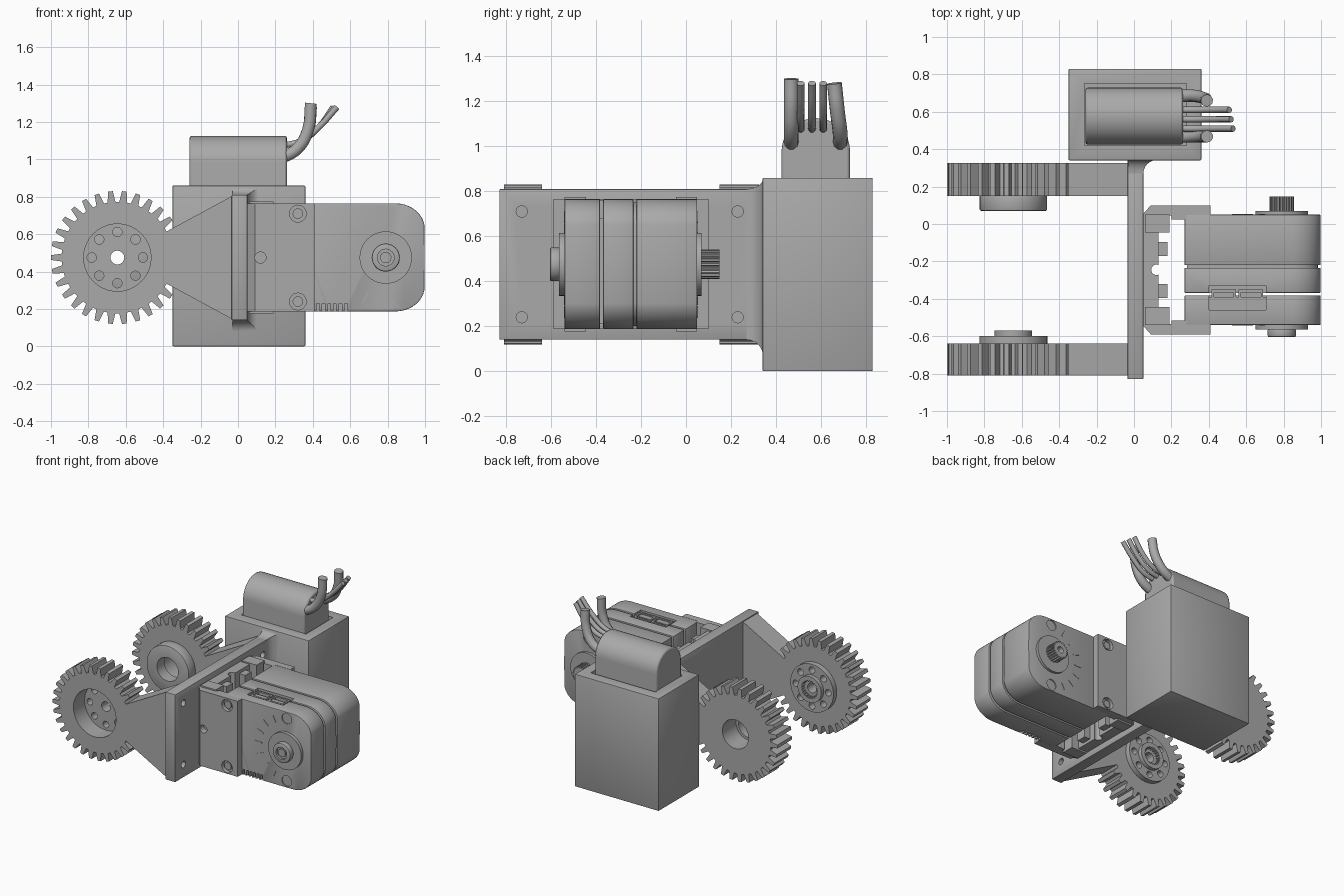
import bpy, bmesh
from math import sin, cos, pi, radians
from mathutils import Vector

cube = bpy.data.objects.get("Cube")
if cube:
    bpy.data.objects.remove(cube, do_unlink=True)

grey = bpy.data.materials.new("plain grey")
grey.use_nodes = True
grey.diffuse_color = (0.4, 0.4, 0.4, 1)
grey.node_tree.nodes["Principled BSDF"].inputs["Base Color"].default_value = (0.4, 0.4, 0.4, 1)


def place(axis, u, v, w):
    return {"x": (w, u, v), "y": (u, w, v), "z": (u, v, w)}[axis]


def finish(name, bm):
    bmesh.ops.recalc_face_normals(bm, faces=bm.faces)
    me = bpy.data.meshes.new(name)
    bm.to_mesh(me)
    bm.free()
    me.materials.append(grey)
    ob = bpy.data.objects.new(name, me)
    bpy.context.collection.objects.link(ob)
    return ob


def loft(name, axis, rings):
    """Join outlines, each given as (points, position along axis)."""
    bm = bmesh.new()
    loops = [[bm.verts.new(place(axis, u, v, w)) for u, v in pts] for pts, w in rings]
    n = len(loops[0])
    for a, b in zip(loops, loops[1:]):
        for i in range(n):
            j = (i + 1) % n
            bm.faces.new((a[i], a[j], b[j], b[i]))
    bm.faces.new(loops[0])
    bm.faces.new(loops[-1])
    return finish(name, bm)


def prism(name, axis, pts, lo, hi):
    return loft(name, axis, [(pts, lo), (pts, hi)])


def circle(u, v, r, n=40):
    return [(u + r * cos(2 * pi * i / n), v + r * sin(2 * pi * i / n)) for i in range(n)]


def disc(name, axis, u, v, r, lo, hi, n=40):
    return prism(name, axis, circle(u, v, r, n), lo, hi)


def rect(u0, u1, v0, v1):
    return [(u0, v0), (u1, v0), (u1, v1), (u0, v1)]


def box(name, x0, x1, y0, y1, z0, z1):
    return prism(name, "z", rect(x0, x1, y0, y1), z0, z1)


def bevel(ob, width):
    m = ob.modifiers.new("edge", "BEVEL")
    m.width, m.segments, m.limit_method = width, 2, "ANGLE"
    m.angle_limit = radians(40)


def cut(ob, cutters):
    """Subtract the cutters, keep the result and remove the cutters."""
    for c in cutters:
        c.hide_render = True
        m = ob.modifiers.new("cut", "BOOLEAN")
        m.operation, m.object, m.solver = "DIFFERENCE", c, "EXACT"
    bpy.context.view_layer.update()
    new = bpy.data.meshes.new_from_object(ob.evaluated_get(bpy.context.evaluated_depsgraph_get()))
    ob.modifiers.clear()
    ob.data = new
    for c in cutters:
        bpy.data.objects.remove(c, do_unlink=True)


def toothed(u, v, root, tip, count, wide, narrow):
    pts = []
    for i in range(count):
        for f, r in ((-wide, root), (-narrow, tip), (narrow, tip), (wide, root)):
            a = 2 * pi * (i + f) / count
            pts.append((u + r * cos(a), v + r * sin(a)))
    return pts


# Mounting plate with four screw holes
plate = box("mounting_plate", -0.035, 0.05, -0.83, 0.345, 0.14, 0.81)
bevel(plate, 0.006)
cut(plate, [disc("hole", "x", y, z, 0.025, -0.2, 0.2, 20)
            for y in (-0.73, 0.23) for z in (0.24, 0.71)])

# Curved flare joining plate to battery box
rings = []
for i in range(7):
    a = pi / 2 * i / 6
    s, w = 0.075 * (1 - cos(a)), 0.27 + 0.073 * sin(a)
    rings.append((rect(-0.03, 0.05 + s, 0.14 - s, 0.81 + s * 0.65), w))
loft("plate_flare", "y", rings)

# Battery box and battery
holder = box("battery_box", -0.35, 0.36, 0.34, 0.83, 0, 0.86)
bevel(holder, 0.006)
cut(holder, [box("pocket", -0.265, 0.28, 0.42, 0.75, 0.4, 1)])
arch = [(0.425, 0.4)] + [(0.577 - 0.152 * cos(pi * i / 20), 0.98 + 0.145 * sin(pi * i / 20))
                         for i in range(21)] + [(0.729, 0.4)]
bevel(prism("battery", "x", arch, -0.26, 0.262), 0.012)


def wire(name, pts, r):
    cu = bpy.data.curves.new(name, "CURVE")
    cu.dimensions, cu.bevel_depth, cu.bevel_resolution = "3D", r, 3
    cu.use_fill_caps = True
    sp = cu.splines.new("BEZIER")
    sp.bezier_points.add(len(pts) - 1)
    for p, co in zip(sp.bezier_points, pts):
        p.co = co
        p.handle_left_type = p.handle_right_type = "AUTO"
    cu.materials.append(grey)
    bpy.context.collection.objects.link(bpy.data.objects.new(name, cu))


# Two thick and three thin wires
for y0, y1, top in ((0.468, 0.468, 1.3), (0.685, 0.66, 1.28)):
    wire("thick_wire", [(0.22, y0, 1.0), (0.32, y0, 1.06), (0.375, (y0 + y1) / 2, 1.16),
                        (0.39, y1, top)], 0.033)
for y, dx in ((0.51, 0.02), (0.56, 0.01), (0.61, 0)):
    wire("thin_wire", [(0.22, y, 1.07), (0.34, y, 1.1), (0.43, y, 1.17), (0.51 + dx, y, 1.28)], 0.017)

# Gears and the tapered arms carrying them
GX, GZ = -0.645, 0.475
teeth = toothed(GX, GZ, 0.298, 0.356, 30, 0.34, 0.17)
arm = [(-0.4, 0.345), (-0.03, 0.145), (-0.03, 0.805), (-0.4, 0.605)]
for side, lo, hi, bore in (("front", -0.81, -0.64, 0.18), ("back", 0.15, 0.325, 0.11)):
    gear = prism(side + "_gear", "y", teeth, lo, hi)
    cut(gear, [disc("bore", "y", GX, GZ, bore, lo - 0.1, hi + 0.1)])
    prism(side + "_arm", "y", arm, lo, hi)

# Drilled horn in the front gear
horn = disc("front_horn", "y", GX, GZ, 0.182, -0.675, -0.6)
holes = [disc("hole", "y", GX + 0.137 * cos(i * pi / 4), GZ + 0.137 * sin(i * pi / 4),
              0.025, -0.8, -0.5, 16) for i in range(8)]
cut(horn, holes + [disc("hole", "y", GX, GZ, 0.037, -0.8, -0.5, 24)])
boss = disc("horn_boss", "y", GX, GZ, 0.1, -0.605, -0.57)
cut(boss, [prism("spline", "y", toothed(GX, GZ, 0.06, 0.068, 20, 0.4, 0.2), -0.7, -0.5)])

# Hub on the back gear
hub = disc("back_hub", "y", GX, GZ, 0.18, 0.07, 0.16)
bevel(hub, 0.008)
cut(hub, [disc("bore", "y", GX, GZ, 0.09, 0, 0.3)])

# Bracket holding the motor
MID = -0.245
half = [(0.05, 0.3), (0.09, 0.345), (0.41, 0.345), (0.41, 0.293), (0.28, 0.293),
        (0.28, 0.27), (0.2, 0.27), (0.2, 0.29), (0.13, 0.29)]
outline = [(x, MID + d) for x, d in half] + [(x, MID - d) for x, d in reversed(half)]
bracket = prism("bracket", "z", outline, 0.188, 0.765)
cut(bracket, [disc("counterbore", "y", 0.32, z, 0.045, y - 0.03, y + 0.03, 24)
              for z in (0.24, 0.71) for y in (MID - 0.345, MID + 0.345)]
    + [disc("cross_hole", "y", 0.12, 0.475, 0.03, -0.65, -0.5, 24),
       disc("drop_hole", "z", 0.12, MID, 0.028, 0, 1, 24)])
for z in (0.24, 0.71):
    for s in (-1, 1):
        disc("bracket_screw", "y", 0.32, z, 0.028, MID + s * 0.3, MID + s * 0.335, 20)
for s in (-1, 1):
    for d0, d1, x1, z0 in ((0.075, 0.15, 0.18, 0.21), (0.2, 0.295, 0.19, 0.176)):
        lo, hi = sorted((MID + s * d0, MID + s * d1))
        box("bracket_rib", 0.06, x1, lo, hi, z0, 0.951 - z0)

# Motor body in three layers around a slightly smaller core
MX, MZ = 0.79, 0.475


def body_outline(g):
    pts = [(0.27 + g, 0.765 - g), (0.27 + g, 0.187 + g)]
    for i in range(21):
        a = -pi / 2 + pi * i / 20
        zc = 0.476 + (0.155 if a > 0.001 else -0.155 if a < -0.001 else 0)
        pts.append((0.84 + (0.158 - g) * cos(a), zc + (0.134 - g) * sin(a)))
    return pts


recess = rect(0.4, 0.705, -0.46, -0.33)
prism("motor_core", "y", body_outline(0.014), -0.5, -0.39)
prism("motor_core", "y", body_outline(0.014), -0.32, 0)
dots = [(MX, 0.715), (MX, 0.238)]
for name, lo, hi in (("motor_front", -0.54, -0.382), ("motor_middle", -0.368, -0.234),
                     ("motor_back", -0.22, 0.05)):
    layer = prism(name, "y", body_outline(0), lo, hi)
    bevel(layer, 0.005)
    tools = []
    if name != "motor_back":
        tools.append(prism("socket", "z", recess, 0.72, 0.9))
    if name == "motor_front":
        tools += [disc("dot", "y", x, z, 0.041, -0.6, -0.532, 24) for x, z in dots]
        tools += [box("vent", x, x + 0.015, -0.6, -0.5, 0.1, 0.23)
                  for x in (0.42 + 0.03 * i for i in range(6))]
    if name == "motor_back":
        tools += [disc("dot", "y", x, z, 0.041, 0.042, 0.1, 24) for x, z in dots]
    cut(layer, tools)

# Cable sockets with pins
for x in (0.415, 0.56):
    sock = box("cable_socket", x, x + 0.13, -0.445, -0.35, 0.68, 0.758)
    cut(sock, [box("well", x + 0.012, x + 0.118, -0.43, -0.365, 0.725, 0.9)])
    for i in range(3):
        px = x + 0.035 + 0.03 * i
        box("socket_pin", px - 0.006, px + 0.006, -0.403, -0.391, 0.71, 0.75)

# Angle marks on both motor faces
for y0, y1 in ((-0.543, -0.535), (0.045, 0.053)):
    for k in range(-3, 4):
        a = pi + radians(21) * k
        d, n = Vector((cos(a), sin(a))), Vector((-sin(a), cos(a))) * 0.005
        c = Vector((MX, MZ))
        prism("angle_mark", "y", [tuple(c + d * r + n * s) for r, s in
                                  ((0.21, -1), (0.265, -1), (0.265, 1), (0.21, 1))], y0, y1)

# Idler on the front and splined shaft on the back
disc("idler_disc", "y", MX, MZ, 0.14, -0.565, -0.53)
idler = disc("idler_hub", "y", MX, MZ, 0.075, -0.605, -0.56)
bevel(idler, 0.008)
cut(idler, [disc("hole", "y", MX, MZ, 0.045, -0.7, -0.59, 24)])
idler_pin = disc("idler_pin", "y", MX, MZ, 0.03, -0.6, -0.57, 24)
disc("shaft_disc", "y", MX, MZ, 0.14, 0.04, 0.07)
shaft = prism("splined_shaft", "y", toothed(MX, MZ, 0.055, 0.066, 20, 0.38, 0.22), 0.06, 0.148)
cut(shaft, [disc("hole", "y", MX, MZ, 0.025, 0.1, 0.3, 20)])

# Smooth the round parts while keeping edges crisp
for ob in bpy.context.collection.objects:
    if ob.type == "MESH":
        ob.data.shade_smooth()
        ob.data.set_sharp_from_angle(angle=radians(30))
